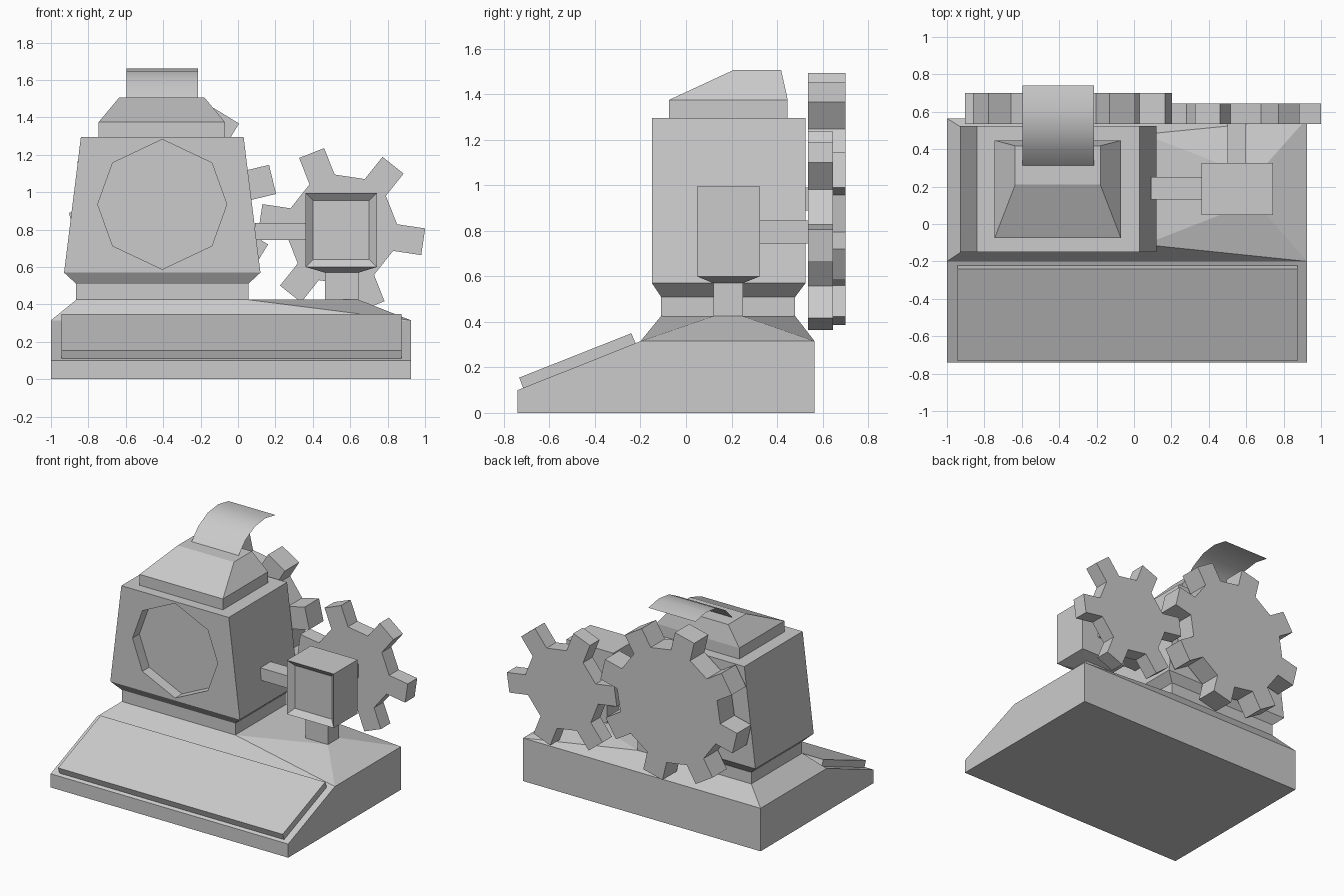
import bpy, bmesh, math
from mathutils import Vector

if "Cube" in bpy.data.objects:
    bpy.data.objects.remove(bpy.data.objects["Cube"])


def make(name, verts, faces):
    me = bpy.data.meshes.new(name)
    bm = bmesh.new()
    vs = [bm.verts.new(v) for v in verts]
    for f in faces:
        bm.faces.new([vs[i] for i in f])
    bmesh.ops.recalc_face_normals(bm, faces=bm.faces)
    bm.to_mesh(me)
    bm.free()
    ob = bpy.data.objects.new(name, me)
    bpy.context.collection.objects.link(ob)
    return ob


def rect(x0, x1, y0, y1, z):
    return [(x0, y0, z), (x1, y0, z), (x1, y1, z), (x0, y1, z)]


def loft(name, rings):
    """Closed solid through a list of equal-length rings."""
    n = len(rings[0])
    verts = [v for r in rings for v in r]
    faces = [range(n), range(len(verts) - n, len(verts))]
    for k in range(len(rings) - 1):
        for i in range(n):
            j = (i + 1) % n
            faces.append((k * n + i, k * n + j, (k + 1) * n + j, (k + 1) * n + i))
    return make(name, verts, faces)


def box(name, x0, x1, y0, y1, z0, z1):
    return loft(name, [rect(x0, x1, y0, y1, z) for z in (z0, z1)])


def extrude_x(name, yz, x0, x1):
    return loft(name, [[(x, y, z) for y, z in yz] for x in (x0, x1)])


def extrude_y(name, xz, y0, y1):
    return loft(name, [[(x, y, z) for x, z in xz] for y in (y0, y1)])


def gear(name, cx, cz, root, tip, half, teeth, start, y0, y1):
    pts = []
    for k in range(teeth):
        a = math.radians(start + 360 * k / teeth)
        c, s = math.cos(a), math.sin(a)
        for r, w in ((root, -half), (tip, -half), (tip, half), (root, half)):
            pts.append((cx + r * c - w * s, cz + r * s + w * c))
    return extrude_y(name, pts, y0, y1)


# base with sloping front
extrude_x("base", [(-0.74, 0), (0.565, 0), (0.565, 0.315), (-0.2, 0.315), (-0.74, 0.1)],
          -1, 0.925)

# sloped deck: hull between base outline and the two necks
deck = make("base_deck", rect(-1, 0.925, -0.2, 0.565, 0.315)
            + rect(-0.865, 0.055, -0.11, 0.48, 0.425)
            + rect(0.465, 0.645, 0.12, 0.25, 0.425), [])
bm = bmesh.new()
bm.from_mesh(deck.data)
bmesh.ops.convex_hull(bm, input=bm.verts)
bm.to_mesh(deck.data)
bm.free()

# slanted front panel
extrude_x("front_panel", [(-0.715, 0.108), (-0.222, 0.306), (-0.24, 0.35), (-0.733, 0.155)],
          -0.945, 0.875)

# main housing with octagonal recess
housing = loft("main_housing", [
    rect(-0.865, 0.055, -0.11, 0.48, 0.42),
    rect(-0.865, 0.055, -0.11, 0.48, 0.51),
    rect(-0.93, 0.12, -0.15, 0.525, 0.57),
    rect(-0.84, 0.03, -0.15, 0.525, 1.295)])
octagon = [(0, 0.347), (0.265, 0.222), (0.345, 0), (0.265, -0.222),
           (0, -0.347), (-0.265, -0.222), (-0.345, 0), (-0.265, 0.222)]
cutter = extrude_y("recess_cutter", [(-0.405 + x, 0.935 + z) for x, z in octagon],
                   -0.3, -0.07)
cutter.hide_render = True
cutter.hide_viewport = True
cut = housing.modifiers.new("recess", 'BOOLEAN')
cut.operation = 'DIFFERENCE'
cut.solver = 'EXACT'
cut.object = cutter

# stepped roof
loft("roof", [
    rect(-0.745, -0.07, -0.075, 0.447, 1.29),
    rect(-0.745, -0.07, -0.075, 0.447, 1.375),
    rect(-0.635, -0.18, 0.21, 0.418, 1.507)])

# curled paper sheet
curl = [(0.31, 1.505), (0.39, 1.59), (0.5, 1.647), (0.62, 1.662), (0.74, 1.64)]
paper = make("paper_sheet", [(x, y, z) for y, z in curl for x in (-0.595, -0.213)],
             [(2 * i, 2 * i + 1, 2 * i + 3, 2 * i + 2) for i in range(4)])
for p in paper.data.polygons:
    p.use_smooth = True

# side gearbox on a neck, with framed front
gearbox = loft("side_gearbox", [
    rect(0.465, 0.645, 0.12, 0.25, 0.42),
    rect(0.465, 0.645, 0.12, 0.25, 0.57),
    rect(0.362, 0.742, 0.048, 0.325, 0.6),
    rect(0.362, 0.742, 0.048, 0.325, 0.995)])
bm = bmesh.new()
bm.from_mesh(gearbox.data)
front = [f for f in bm.faces if f.normal.y < -0.9 and f.calc_center_median().z > 0.65]
bmesh.ops.inset_region(bm, faces=front, thickness=0.057)
bmesh.ops.translate(bm, verts=front[0].verts, vec=Vector((0, 0.035, 0)))
bm.to_mesh(gearbox.data)
gearbox.data.update()
bm.free()

# shafts
box("side_shaft", 0.09, 0.37, 0.13, 0.25, 0.745, 0.835)
box("small_gear_shaft", 0.5, 0.6, 0.32, 0.54, 0.745, 0.845)
box("large_gear_shaft", -0.4, -0.3, 0.52, 0.54, 0.89, 0.99)

# gears
gear("large_gear", -0.35, 0.94, 0.41, 0.55, 0.08, 8, 13.5, 0.535, 0.7)
gear("small_gear", 0.555, 0.8, 0.288, 0.44, 0.072, 6, 51.5, 0.535, 0.645)
